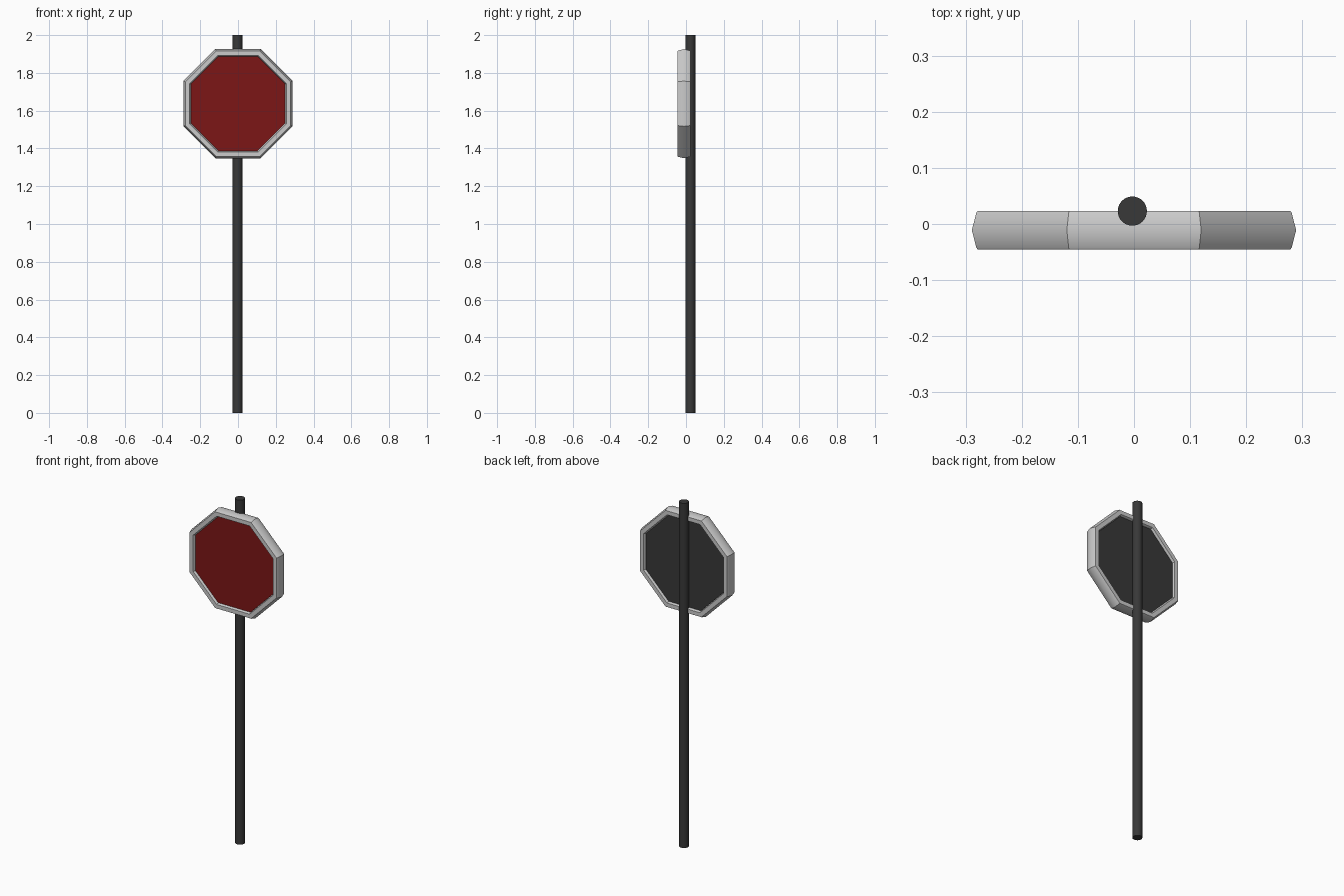
import bpy, bmesh
from math import pi, cos, sin, radians

if "Cube" in bpy.data.objects:
    bpy.data.objects.remove(bpy.data.objects["Cube"])

CZ = 1.637                 # height of the sign centre
K = 1 / cos(pi / 8)        # apothem -> corner radius


def material(name, rgb):
    m = bpy.data.materials.new(name)
    m.diffuse_color = (*rgb, 1)
    m.use_nodes = True
    m.node_tree.nodes["Principled BSDF"].inputs["Base Color"].default_value = m.diffuse_color
    return m


def octagon_loft(name, rings, closed, mat=None):
    """Loft octagonal rings given as (apothem, y); closed = ring-shaped tube, else capped."""
    bm = bmesh.new()
    loops = [[bm.verts.new((a * K * cos(pi / 8 + i * pi / 4), y,
                            CZ + a * K * sin(pi / 8 + i * pi / 4)))
              for i in range(8)] for a, y in rings]
    pairs = list(zip(loops, loops[1:]))
    if closed:
        pairs.append((loops[-1], loops[0]))
    else:
        bm.faces.new(loops[0])
        bm.faces.new(loops[-1])
    for p, q in pairs:
        for i in range(8):
            j = (i + 1) % 8
            bm.faces.new((p[i], p[j], q[j], q[i]))
    bmesh.ops.recalc_face_normals(bm, faces=bm.faces)
    me = bpy.data.meshes.new(name)
    bm.to_mesh(me)
    bm.free()
    ob = bpy.data.objects.new(name, me)
    bpy.context.collection.objects.link(ob)
    if mat:
        me.materials.append(mat)
    return ob


def smooth(ob):
    bpy.ops.object.select_all(action='DESELECT')
    ob.select_set(True)
    bpy.context.view_layer.objects.active = ob
    bpy.ops.object.shade_smooth_by_angle(angle=radians(35))


red = material("sign_red", (0.2, 0.008, 0.008))
dark = material("dark_metal", (0.04, 0.04, 0.04))

# Frame: octagonal rim with bulging inner and outer walls and softened edges
frame = octagon_loft("sign_frame", [
    (0.279, -0.045), (0.281, -0.042), (0.289, -0.011), (0.281, 0.020), (0.279, 0.023),
    (0.256, 0.023), (0.254, 0.020), (0.246, -0.011), (0.254, -0.042), (0.256, -0.045)], True)
smooth(frame)

# Red front plate and dark back plate, both recessed in the frame
octagon_loft("front_plate", [(0.250, -0.033), (0.250, -0.011)], False, red)
octagon_loft("back_plate", [(0.250, -0.011), (0.250, 0.011)], False, dark)

# Pole
bpy.ops.mesh.primitive_cylinder_add(vertices=32, radius=0.026, depth=2,
                                    location=(-0.003, 0.023, 1))
pole = bpy.context.object
pole.name = "pole"
pole.data.materials.append(dark)
smooth(pole)
